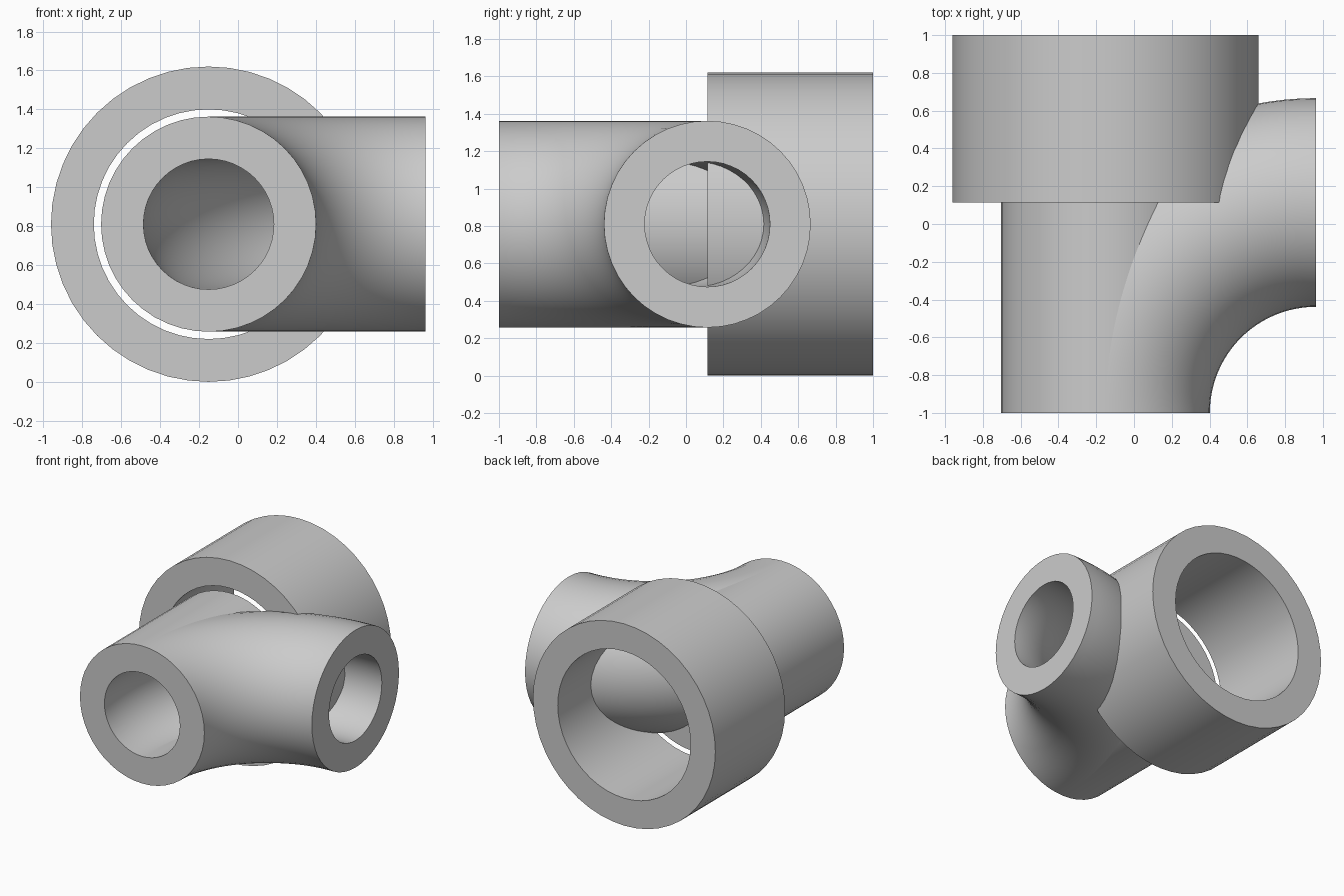
import bpy, bmesh
from math import cos, sin, pi, radians
from mathutils import Vector

if "Cube" in bpy.data.objects:
    bpy.data.objects.remove(bpy.data.objects["Cube"], do_unlink=True)

SIDES = 48
BEND = 1.114                      # centreline radius of the elbow
END_X = 0.963                     # open end of the elbow
AXIS_X = END_X - BEND             # shared axis of the straight parts
AXIS_Z = 0.81
MID_Y = BEND - 1                  # where the straight pipe meets the socket
PIPE_R, BORE_R = 0.5525, 0.335
SOCKET_R, SOCKET_BORE = 0.81, 0.59

grey = bpy.data.materials.new("plain_grey")
grey.use_nodes = True
colour = (0.6, 0.6, 0.6, 1)
grey.diffuse_color = colour
grey.node_tree.nodes["Principled BSDF"].inputs["Base Color"].default_value = colour


def tube(name, stations, outer, inner):
    """Sweep a hollow ring through stations of (centre, sideways direction)."""
    bm = bmesh.new()
    up = Vector((0, 0, 1))

    def ring(centre, side, radius):
        return [bm.verts.new(centre + radius * (side * cos(a) + up * sin(a)))
                for a in (2 * pi * i / SIDES for i in range(SIDES))]

    def bridge(a, b):
        for i in range(SIDES):
            j = (i + 1) % SIDES
            bm.faces.new((a[i], a[j], b[j], b[i]))

    outside = [ring(c, s, outer) for c, s in stations]
    inside = [ring(c, s, inner) for c, s in stations]
    for wall in (outside, inside):
        for a, b in zip(wall, wall[1:]):
            bridge(a, b)
    for end in (0, -1):
        bridge(outside[end], inside[end])
    bmesh.ops.recalc_face_normals(bm, faces=bm.faces)

    mesh = bpy.data.meshes.new(name)
    bm.to_mesh(mesh)
    bm.free()
    mesh.materials.append(grey)
    obj = bpy.data.objects.new(name, mesh)
    bpy.context.collection.objects.link(obj)
    bpy.ops.object.select_all(action="DESELECT")
    obj.select_set(True)
    bpy.context.view_layer.objects.active = obj
    bpy.ops.object.shade_smooth_by_angle(angle=radians(30))
    return obj


def straight(y0, y1):
    return [(Vector((AXIS_X, y, AXIS_Z)), Vector((-1, 0, 0))) for y in (y0, y1)]


# Straight run and wide rear socket share one axis
tube("straight_pipe", straight(-1, MID_Y), PIPE_R, BORE_R)
tube("rear_socket", straight(MID_Y, 1), SOCKET_R, SOCKET_BORE)

# Quarter-turn branch, sweeping from the front opening to the left side
pivot = Vector((END_X, -1, AXIS_Z))
STEPS = 32
bend = []
for i in range(STEPS + 1):
    a = pi / 2 * i / STEPS
    radial = Vector((-cos(a), sin(a), 0))
    bend.append((pivot + radial * BEND, radial))
tube("elbow_branch", bend, PIPE_R, BORE_R)
